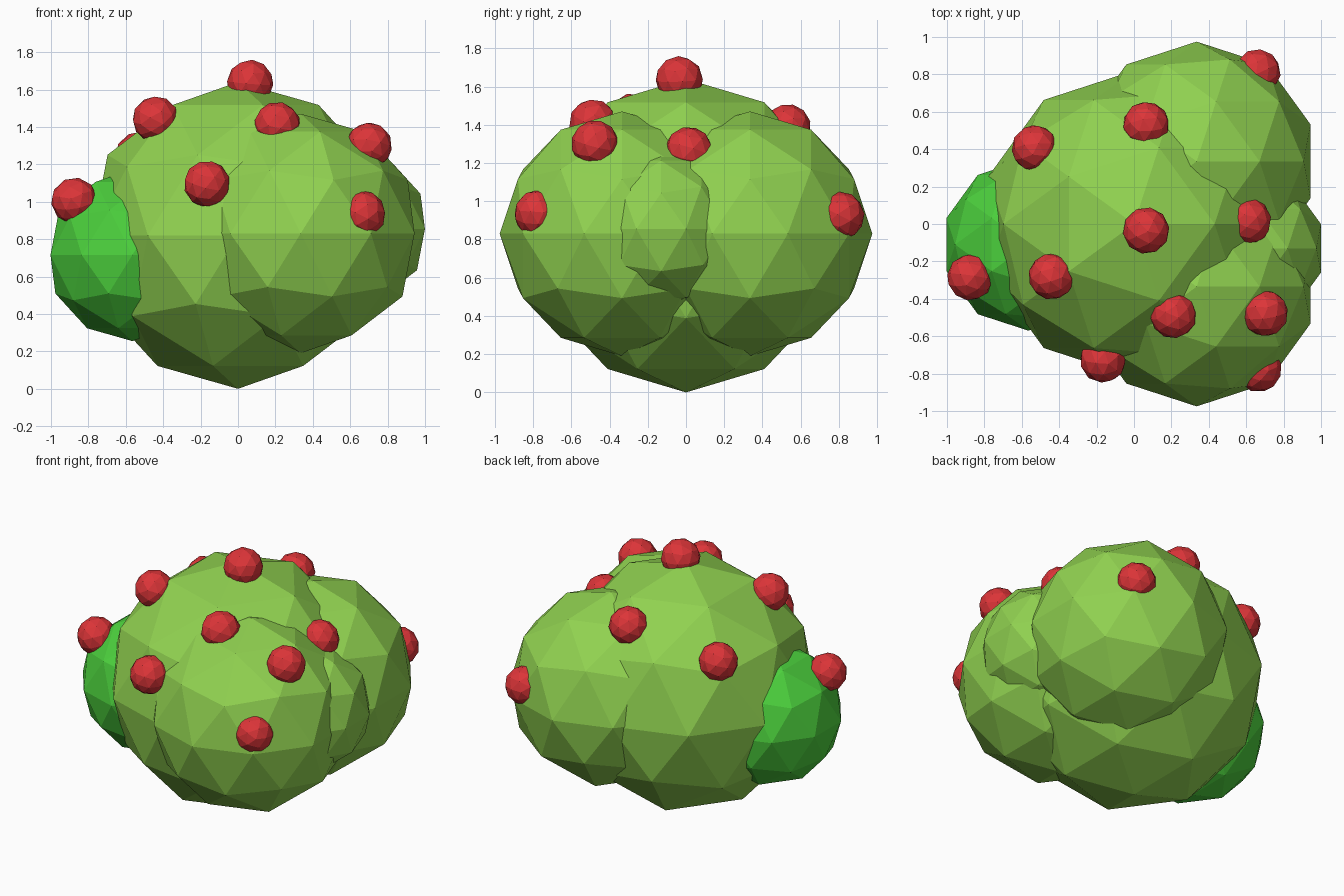
import bpy
from mathutils import Vector

if "Cube" in bpy.data.objects:
    bpy.data.objects.remove(bpy.data.objects["Cube"])


def material(name, rgb):
    m = bpy.data.materials.new(name)
    m.diffuse_color = (*rgb, 1.0)
    m.use_nodes = True
    m.node_tree.nodes["Principled BSDF"].inputs["Base Color"].default_value = m.diffuse_color
    return m


LEAF = material("leaf_green", (0.28, 0.64, 0.08))
BRIGHT = material("bright_green", (0.07, 0.62, 0.045))
RED = material("berry_red", (0.72, 0.035, 0.04))


def ball(name, centre, radius, mat, rotation=(0, 0, 0)):
    bpy.ops.mesh.primitive_ico_sphere_add(
        subdivisions=2, radius=radius, location=centre, rotation=rotation)
    ob = bpy.context.object
    ob.name = name
    ob.data.materials.append(mat)
    return ob


# Foliage: one big clump, a mirrored pair and two small clumps
main_centre = Vector((0, 0, 0.82))
ball("main_foliage", main_centre, 0.82, LEAF)
for side, label in ((-1, "front"), (1, "back")):
    ball(label + "_foliage", (0.335, side * 0.335, 0.83), 0.64, LEAF)
ball("right_foliage", (0.60, -0.13, 0.855), 0.42, LEAF)
ball("left_foliage", (-0.565, -0.11, 0.715), 0.46, BRIGHT)

# Berries, half sunk in the foliage and facing outwards
berries = [
    (0.065, -0.035, 1.635),
    (0.065, 0.53, 1.385),
    (-0.53, 0.405, 1.25),
    (-0.44, -0.28, 1.44),
    (-0.875, -0.285, 1.005),
    (0.21, -0.487, 1.41),
    (0.70, -0.477, 1.30),
    (0.61, 0.015, 1.265),
    (-0.166, -0.725, 1.095),
    (0.665, -0.775, 0.935),
    (0.66, 0.81, 0.925),
]
for i, p in enumerate(berries, 1):
    outward = Vector(p) - main_centre
    turn = outward.to_track_quat("Z", "Y").to_euler()
    ball(f"berry_{i:02d}", p, 0.125, RED, turn)
